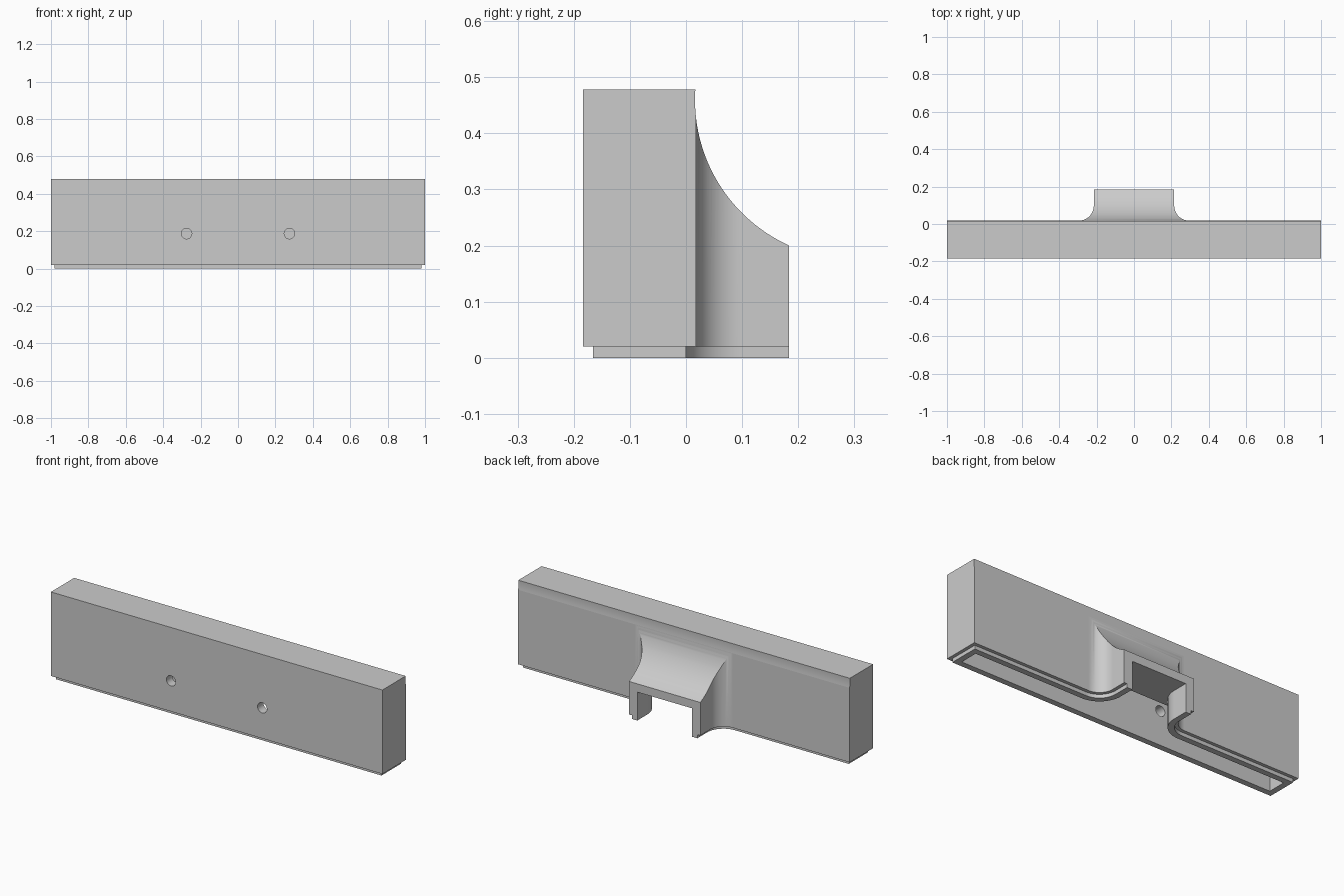
import bpy, bmesh, math
from mathutils import Matrix

if "Cube" in bpy.data.objects:
    bpy.data.objects.remove(bpy.data.objects["Cube"])

FRONT, BACK, SPOUT_END = -0.184, 0.018, 0.184
STEP, TOP = 0.02, 0.478
WALL, LIP_INSET = 0.05, 0.018
SPOUT_X, FILLET = 0.215, 0.08

grey = bpy.data.materials.new("plain_grey")
grey.use_nodes = True
grey.diffuse_color = (0.6, 0.6, 0.6, 1)
grey.node_tree.nodes["Principled BSDF"].inputs["Base Color"].default_value = grey.diffuse_color


def new_object(name, bm):
    bmesh.ops.recalc_face_normals(bm, faces=bm.faces)
    mesh = bpy.data.meshes.new(name)
    bm.to_mesh(mesh)
    bm.free()
    mesh.materials.append(grey)
    obj = bpy.data.objects.new(name, mesh)
    bpy.context.collection.objects.link(obj)
    return obj


def outline(inset, end):
    """T-shaped plan with flared spout corners, shrunk by inset."""
    half = [(1 - inset, FRONT + inset), (1 - inset, BACK - inset)]
    radius, steps = FILLET + inset, 16
    for i in range(steps + 1):
        a = math.radians(270 - 90 * i / steps)
        half.append((SPOUT_X + FILLET + radius * math.cos(a),
                     BACK + FILLET + radius * math.sin(a)))
    half.append((SPOUT_X - inset, end))
    return half + [(-x, y) for x, y in reversed(half)]


def prism(name, points, z0, z1):
    bm = bmesh.new()
    face = bm.faces.new([bm.verts.new((x, y, z0)) for x, y in points])
    top = bmesh.ops.extrude_face_region(bm, geom=[face])["geom"]
    verts = [g for g in top if isinstance(g, bmesh.types.BMVert)]
    bmesh.ops.translate(bm, verts=verts, vec=(0, 0, z1 - z0))
    return new_object(name, bm)


def cylinder(name, radius, depth, centre, axis, segments):
    bm = bmesh.new()
    bmesh.ops.create_cone(bm, cap_ends=True, segments=segments, radius1=radius,
                          radius2=radius, depth=depth,
                          matrix=Matrix.Translation(centre)
                          @ Matrix.Rotation(math.pi / 2, 4, axis))
    return new_object(name, bm)


def select_only(obj):
    bpy.ops.object.select_all(action='DESELECT')
    obj.select_set(True)
    bpy.context.view_layer.objects.active = obj


def cut(obj, cutter):
    mod = obj.modifiers.new("cut", 'BOOLEAN')
    mod.operation, mod.solver, mod.object = 'DIFFERENCE', 'EXACT', cutter
    select_only(obj)
    bpy.ops.object.modifier_apply(modifier=mod.name)
    bpy.data.objects.remove(cutter)


def finish(obj):
    select_only(obj)
    bpy.ops.object.shade_smooth_by_angle(angle=math.radians(25))
    mod = obj.modifiers.new("even_normals", 'WEIGHTED_NORMAL')
    mod.keep_sharp = True


# Outer shell with the concave sweep over the spout
shell = prism("cover_shell", outline(0, SPOUT_END), STEP, TOP)
cut(shell, cylinder("sweep_cutter", 0.285, 2.4, (0, 0.301, 0.46), 'Y', 160))

# Main cavity, then the flat-roofed channel out through the spout
x, y0, y1 = 1 - WALL, FRONT + WALL, BACK - WALL
cut(shell, prism("cavity_cutter", [(-x, y0), (x, y0), (x, y1), (-x, y1)],
                 -0.1, TOP - WALL))
cut(shell, prism("channel_cutter", outline(WALL, 0.3), -0.1, 0.155))

# Screw holes through the front wall
for side in (-1, 1):
    cut(shell, cylinder("hole_cutter", 0.028, 0.1,
                        (side * 0.275, FRONT, 0.187), 'X', 32))
finish(shell)

# Stepped lip around the open underside
lip = prism("bottom_lip", outline(LIP_INSET, SPOUT_END), 0, STEP)
cut(lip, prism("lip_cutter", outline(WALL, 0.3), -0.1, 0.1))
finish(lip)
